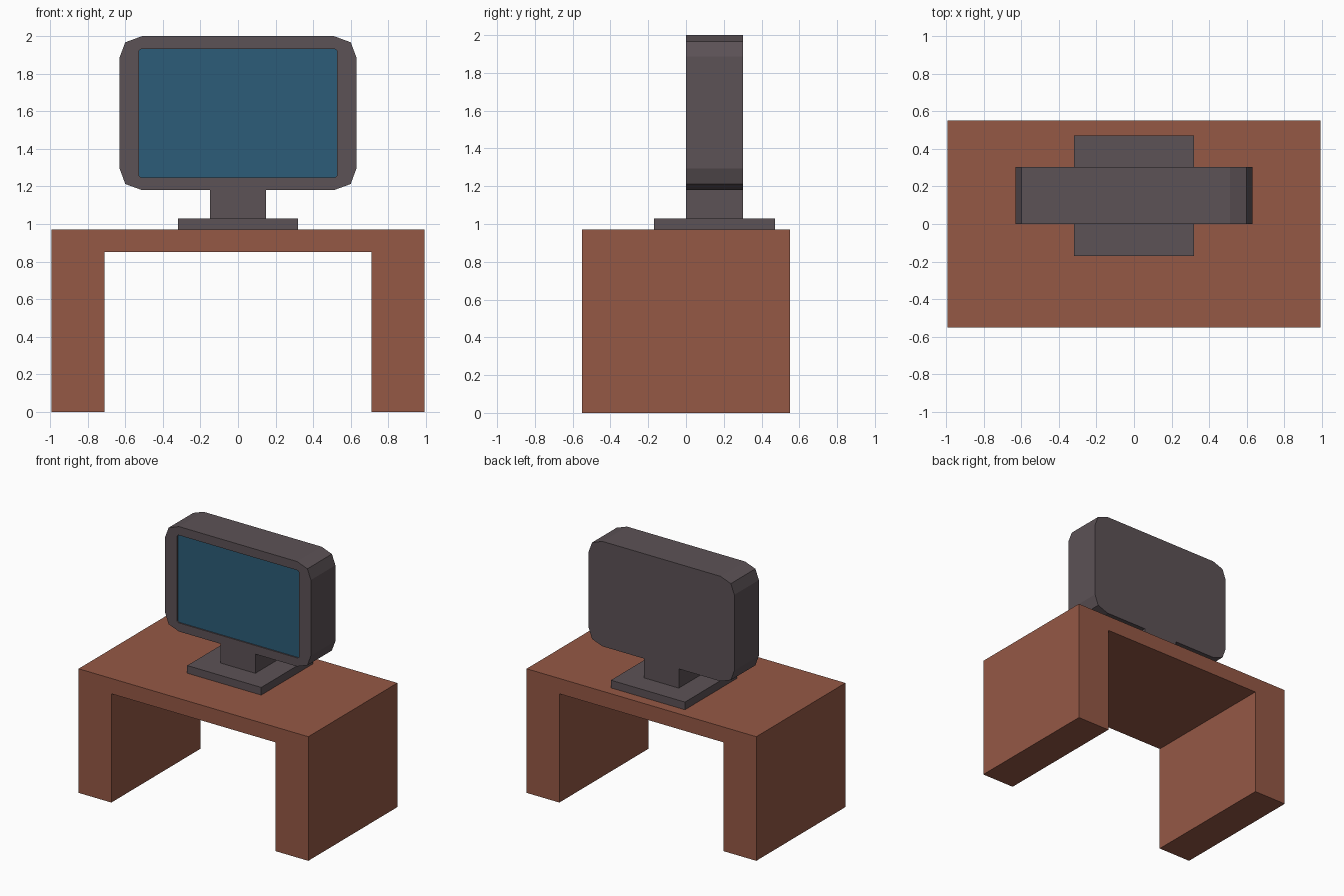
import bpy, bmesh

if "Cube" in bpy.data.objects:
    bpy.data.objects.remove(bpy.data.objects["Cube"])


def material(name, rgb):
    m = bpy.data.materials.new(name)
    m.diffuse_color = (*rgb, 1)
    m.use_nodes = True
    m.node_tree.nodes["Principled BSDF"].inputs["Base Color"].default_value = m.diffuse_color
    return m


wood = material("red_brown_wood", (0.300, 0.098, 0.060))
grey = material("warm_grey_plastic", (0.107, 0.084, 0.093))
blue = material("screen_blue", (0.025, 0.107, 0.188))


def symmetric(right):
    """Close a right-hand half outline (bottom to top) by mirroring it in x."""
    return right + [(-x, z) for x, z in reversed(right)]


def extrude(name, outline, y0, y1, mats, pocket=None, depth=0.0):
    """Extrude an x-z outline along y, with an optional shallow front pocket."""
    bm = bmesh.new()

    def ring(points, y):
        return [bm.verts.new((x, y, z)) for x, z in points]

    def walls(a, b):
        n = len(a)
        for i in range(n):
            j = (i + 1) % n
            bm.faces.new((a[i], a[j], b[j], b[i]))

    front, back = ring(outline, y0), ring(outline, y1)
    walls(front, back)
    bm.faces.new(back)
    if pocket:
        rim, floor = ring(pocket, y0), ring(pocket, y0 + depth)
        walls(rim, floor)
        bm.faces.new(floor).material_index = 1
        open_edges = [e for e in bm.edges if len(e.link_faces) == 1 and
                      all(abs(v.co.y - y0) < 1e-6 for v in e.verts)]
        bmesh.ops.triangle_fill(bm, edges=open_edges, use_beauty=True)
    else:
        bm.faces.new(front)
    bmesh.ops.recalc_face_normals(bm, faces=bm.faces)
    mesh = bpy.data.meshes.new(name)
    bm.to_mesh(mesh)
    bm.free()
    for m in mats:
        mesh.materials.append(m)
    obj = bpy.data.objects.new(name, mesh)
    bpy.context.collection.objects.link(obj)
    return obj


# Desk: thick side slabs joined by a top
extrude("desk", symmetric([(0.71, 0.85), (0.71, 0), (0.993, 0), (0.993, 0.97)]),
        -0.55, 0.55, [wood])

# Stand foot
extrude("stand_base", symmetric([(0.32, 0.97), (0.32, 1.03)]), -0.17, 0.47, [grey])

# Monitor housing with its neck, and the screen sunk into the front
housing = symmetric([(0.15, 1.03), (0.15, 1.18), (0.51, 1.18), (0.60, 1.213),
                     (0.63, 1.295), (0.63, 1.887), (0.60, 1.967), (0.51, 2.0)])
screen = symmetric([(0.515, 1.247), (0.527, 1.257), (0.527, 1.922), (0.515, 1.932)])
extrude("monitor", housing, 0.0, 0.303, [grey, blue], pocket=screen, depth=0.01)
